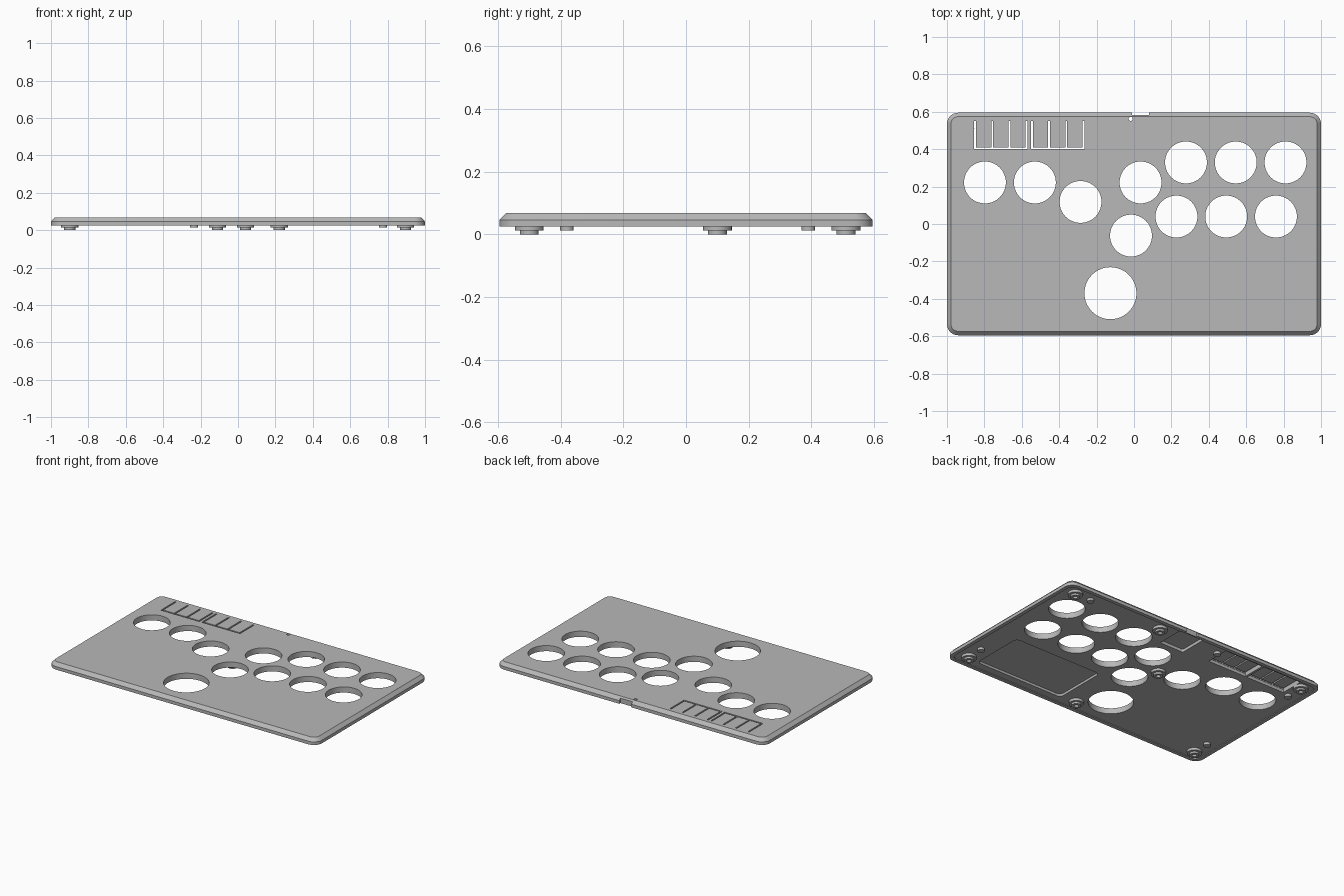
import bpy
import bmesh
from math import cos, sin, pi, radians

cube = bpy.data.objects.get("Cube")
if cube:
    bpy.data.objects.remove(cube, do_unlink=True)

grey = bpy.data.materials.new("plain grey")
GREY = (0.48, 0.48, 0.48, 1)
grey.use_nodes = True
grey.diffuse_color = GREY
grey.node_tree.nodes["Principled BSDF"].inputs["Base Color"].default_value = GREY


def rounded(x0, x1, y0, y1, r, steps=8):
    """Outline of a rectangle with rounded corners."""
    pts = []
    corners = [(x1 - r, y1 - r), (x0 + r, y1 - r), (x0 + r, y0 + r), (x1 - r, y0 + r)]
    for k, (cx, cy) in enumerate(corners):
        for i in range(steps + 1):
            a = (k + i / steps) * pi / 2
            pts.append((cx + r * cos(a), cy + r * sin(a)))
    return pts


def box(x0, x1, y0, y1):
    return [(x0, y0), (x1, y0), (x1, y1), (x0, y1)]


def circle(x, y, r, n=64):
    return [(x + r * cos(2 * pi * i / n), y + r * sin(2 * pi * i / n)) for i in range(n)]


def loft(name, layers):
    """Closed solid through stacked outlines, given as (outline, z)."""
    bm = bmesh.new()
    rings = [[bm.verts.new((x, y, z)) for x, y in pts] for pts, z in layers]
    for low, high in zip(rings, rings[1:]):
        n = len(low)
        for i in range(n):
            j = (i + 1) % n
            bm.faces.new((low[i], low[j], high[j], high[i]))
    bm.faces.new(rings[0][::-1])
    bm.faces.new(rings[-1])
    bmesh.ops.recalc_face_normals(bm, faces=bm.faces)
    mesh = bpy.data.meshes.new(name)
    bm.to_mesh(mesh)
    bm.free()
    mesh.materials.append(grey)
    obj = bpy.data.objects.new(name, mesh)
    bpy.context.collection.objects.link(obj)
    return obj


def activate(obj):
    bpy.ops.object.select_all(action='DESELECT')
    obj.select_set(True)
    bpy.context.view_layer.objects.active = obj


def smooth(obj):
    activate(obj)
    bpy.ops.object.shade_smooth_by_angle(angle=radians(30))


def cut(obj, outline, z0=-0.1, z1=0.2):
    """Subtract a prism and remove the cutter."""
    cutter = loft("cutter", [(outline, z0), (outline, z1)])
    cutter.hide_render = True
    mod = obj.modifiers.new("cut", 'BOOLEAN')
    mod.operation = 'DIFFERENCE'
    mod.solver = 'EXACT'
    mod.object = cutter
    activate(obj)
    bpy.ops.object.modifier_apply(modifier=mod.name)
    bpy.data.objects.remove(cutter, do_unlink=True)


# Plate with chamfered top edge
W, D, BOTTOM, EDGE, TOP, BEVEL = 1.0, 0.595, 0.025, 0.046, 0.068, 0.021
FLOOR = 0.03
outer = rounded(-W, W, -D, D, 0.06)
inner = rounded(-W + BEVEL, W - BEVEL, -D + BEVEL, D - BEVEL, 0.06 - BEVEL)
plate = loft("top_plate", [(outer, BOTTOM), (outer, EDGE), (inner, TOP)])

# Shallow underside step and pockets
cut(plate, rounded(-0.975, 0.975, -0.57, 0.57, 0.04), z1=FLOOR)
cut(plate, rounded(0.15, 0.81, -0.52, -0.15, 0.03), z1=0.046)
cut(plate, rounded(-0.07, 0.11, 0.38, 0.575, 0.01), z1=0.05)

# Button holes
R = 0.112
holes = [(-0.797, 0.222), (-0.53, 0.222), (-0.286, 0.118), (0.035, 0.222),
         (-0.016, -0.062)]
for i in range(3):
    holes += [(0.278 + 0.266 * i, 0.329), (0.227 + 0.266 * i, 0.04)]
for x, y in holes:
    cut(plate, circle(x, y, R))
cut(plate, circle(-0.126, -0.37, 0.139))

# Cable notch and indicator pinhole
cut(plate, box(-0.01, 0.08, 0.583, 0.7))
cut(plate, circle(-0.018, 0.562, 0.011, 24))

# Two comb-shaped slots forming flexible keys, thinned from below
T = 0.005
for x0 in (-0.85, -0.546):
    x1 = x0 + 0.276
    cut(plate, box(x0 - 0.002, x1 + 0.008, 0.398, 0.56), z1=0.05)
    cut(plate, box(x0 - T, x1 + T, 0.4, 0.41))
    for i in range(4):
        x = x0 + (x1 - x0) * i / 3
        cut(plate, box(x - T, x + T, 0.403, 0.55))
smooth(plate)


# Stepped screw bosses with blind bores
def boss(name, x, y):
    rings = [(0.046, FLOOR + 0.001), (0.046, 0.013), (0.03, 0.013),
             (0.03, 0), (0.014, 0), (0.014, FLOOR)]
    smooth(loft(name, [(circle(x, y, r, 32), z) for r, z in rings]))


for i, (x, y) in enumerate([(-0.9, -0.5), (0.04, -0.5), (0.895, -0.5), (-0.11, 0.1),
                            (-0.9, 0.51), (0.22, 0.51), (0.895, 0.51)]):
    boss(f"screw_boss_{i + 1}", x, y)

# Small locating pegs
for i, (x, y) in enumerate([(-0.9, -0.38), (0.9, -0.38), (-0.9, 0.39),
                            (-0.235, 0.51), (0.775, 0.51)]):
    ring = circle(x, y, 0.022, 32)
    smooth(loft(f"locating_peg_{i + 1}", [(ring, 0.013), (ring, FLOOR + 0.001)]))
